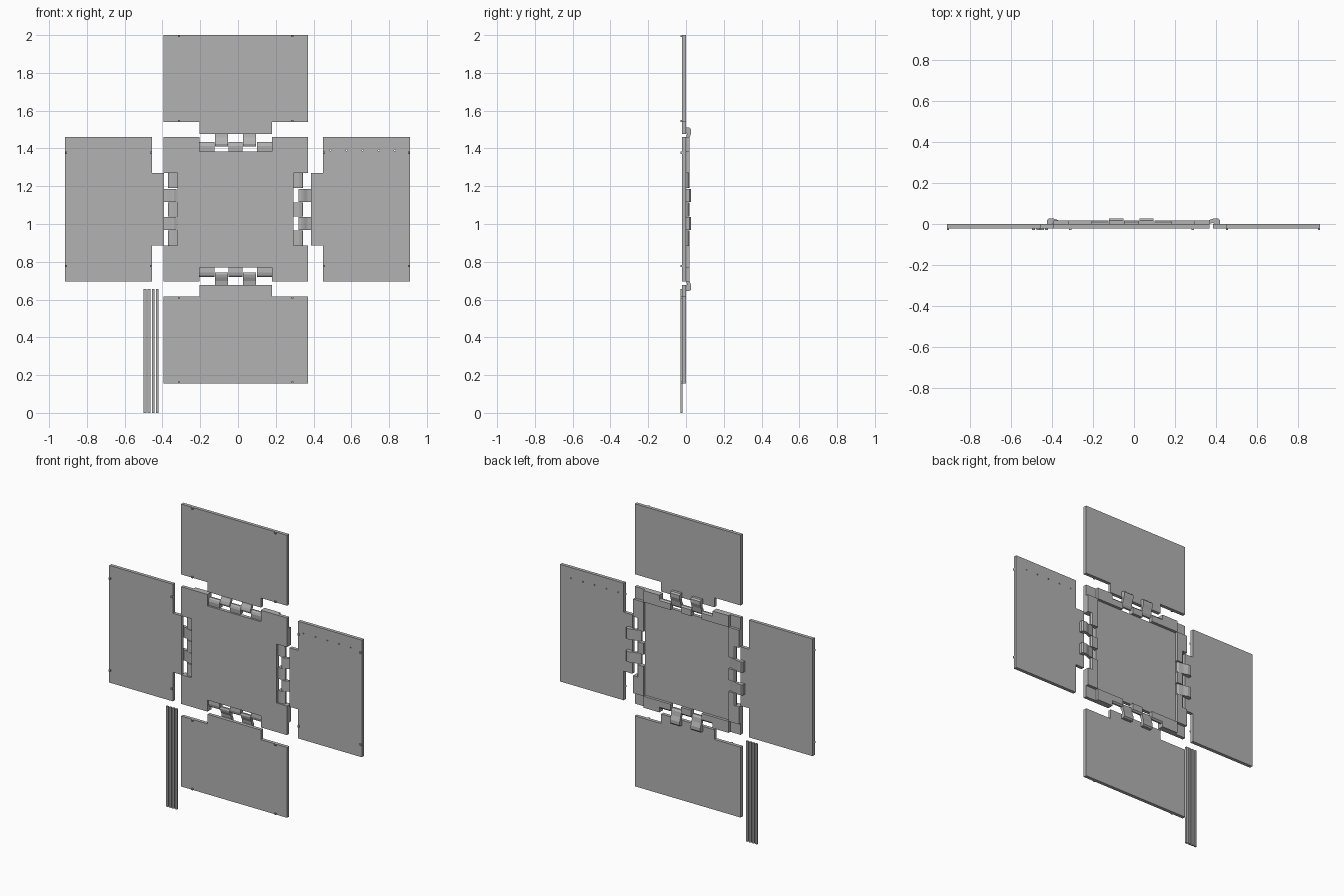
import bpy
import bmesh
from math import cos, sin, radians

if "Cube" in bpy.data.objects:
    bpy.data.objects.remove(bpy.data.objects["Cube"])

grey = bpy.data.materials.new("plain grey")
grey.use_nodes = True
grey.diffuse_color = (0.45, 0.45, 0.45, 1)
grey.node_tree.nodes["Principled BSDF"].inputs["Base Color"].default_value = (0.45, 0.45, 0.45, 1)

CX, CZ = -0.0125, 1.0775      # middle of the square plate
HALF, NOTCH, SPAN = 0.3825, 0.3075, 0.1925
THICK = 0.022


def finish(name, bm):
    bmesh.ops.recalc_face_normals(bm, faces=bm.faces)
    mesh = bpy.data.meshes.new(name)
    bm.to_mesh(mesh)
    bm.free()
    obj = bpy.data.objects.new(name, mesh)
    bpy.context.collection.objects.link(obj)
    mesh.materials.append(grey)
    return obj


def prism(bm, ring, shift_to):
    """Close a solid between a ring of points and its shifted copy."""
    a = [bm.verts.new(p) for p in ring]
    b = [bm.verts.new(shift_to(p)) for p in ring]
    bm.faces.new(a)
    bm.faces.new(b[::-1])
    for i in range(len(a)):
        j = (i + 1) % len(a)
        bm.faces.new((a[i], a[j], b[j], b[i]))


def slab(bm, outline, y0, y1):
    """Extrude an (x, z) outline through the depth."""
    prism(bm, [(x, y0, z) for x, z in outline], lambda p: (p[0], y1, p[2]))


def rect(u0, u1, v0, v1):
    return [(u0, v0), (u1, v0), (u1, v1), (u0, v1)]


def place(bm, angle, offset=0):
    """Turn local (outward, depth, along) points to one side of the plate."""
    c, s = cos(radians(angle)), sin(radians(angle))
    for vert in bm.verts:
        u, y, v = vert.co
        u += offset
        vert.co = (CX + u * c - v * s, y, CZ + u * s + v * c)


def extrude_profile(bm, profile, v0, v1):
    prism(bm, [(u, y, v0) for u, y in profile], lambda p: (p[0], p[1], v1))


# Square plate with a notch in the middle of each side
quarter = [(HALF, -HALF), (HALF, -SPAN), (NOTCH, -SPAN), (NOTCH, SPAN), (HALF, SPAN)]
outline = []
for k in range(4):
    c, s = cos(radians(90 * k)), sin(radians(90 * k))
    outline += [(u * c - v * s, u * s + v * c) for u, v in quarter]
bm = bmesh.new()
slab(bm, outline, -THICK, 0)
place(bm, 0)
finish("centre_plate", bm)

ARM = [(0.4325, -0.002), (0.4325, 0.018), (0.424, 0.027), (0.402, 0.027), (0.375, 0.017),
       (0.345, 0.012), (0.333, 0.004), (0.333, -0.008), (0.345, -0.012),
       (0.36, -0.008), (0.38, 0.002), (0.4, 0.005), (0.41, -0.002)]
KNUCKLE = [(0.3075, -0.01), (0.335, -0.012), (0.35, -0.008), (0.3575, 0.0),
           (0.3575, 0.01), (0.348, 0.018), (0.3075, 0.018)]

# Left flap sits slightly further in than the others
for side, angle, offset in (("left", 0, 0), ("top", 90, 0), ("right", 180, -0.02), ("bottom", 270, 0)):
    # Flap with a tongue towards the plate
    bm = bmesh.new()
    slab(bm, [(0.9225, -HALF), (0.9225, HALF), (0.4625, HALF), (0.4625, SPAN),
              (0.4, SPAN), (0.4, -SPAN), (0.4625, -SPAN), (0.4625, -HALF)], -THICK, 0)
    place(bm, angle, offset)
    flap = finish(side + "_flap", bm)

    # Small pegs on the front near the flap corners
    bm = bmesh.new()
    for u in (0.4675, 0.9165):
        for v in (-0.3, 0.3):
            slab(bm, rect(u - 0.005, u + 0.005, v - 0.006, v + 0.006), -0.03, -0.021)
    place(bm, angle, offset)
    finish(side + "_flap_pegs", bm)

    # Two curved hinge arms on the flap
    bm = bmesh.new()
    for m in (-1, 1):
        extrude_profile(bm, ARM, m * 0.04, m * 0.109)
    place(bm, angle, offset)
    finish(side + "_hinge_arms", bm)

    # Three knuckles in the notch of the plate
    bm = bmesh.new()
    for v0, v1 in ((-SPAN, -0.113), (-0.037, 0.037), (0.113, SPAN)):
        extrude_profile(bm, KNUCKLE, v0, v1)
    place(bm, angle)
    finish(side + "_hinge_knuckles", bm)

    # Raised blocks behind the plate on each side of the notch
    bm = bmesh.new()
    for m in (-1, 1):
        slab(bm, rect(NOTCH, HALF, m * SPAN, m * NOTCH), -0.001, 0.018)
    place(bm, angle)
    finish(side + "_back_blocks", bm)

    # Row of pin holes through one flap
    if side == "left":
        bm = bmesh.new()
        for i in range(5):
            ring = [(0.49 + 0.085 * i + 0.004 * cos(radians(a)), -0.05,
                     1.39 + 0.004 * sin(radians(a))) for a in range(0, 360, 45)]
            prism(bm, ring, lambda p: (p[0], 0.05, p[2]))
        cutter = finish("pin_hole_cutter", bm)
        cutter.hide_render = True
        cutter.hide_viewport = True
        cutter.display_type = 'WIRE'
        cut = flap.modifiers.new("pin_holes", 'BOOLEAN')
        cut.operation = 'DIFFERENCE'
        cut.solver = 'EXACT'
        cut.object = cutter

# Four loose hinge rods
for i in range(4):
    bm = bmesh.new()
    x = -0.492 + 0.0215 * i
    slab(bm, rect(x - 0.0075, x + 0.0075, 0, 0.655), -0.03, -0.018)
    finish("hinge_rod_%d" % (i + 1), bm)
